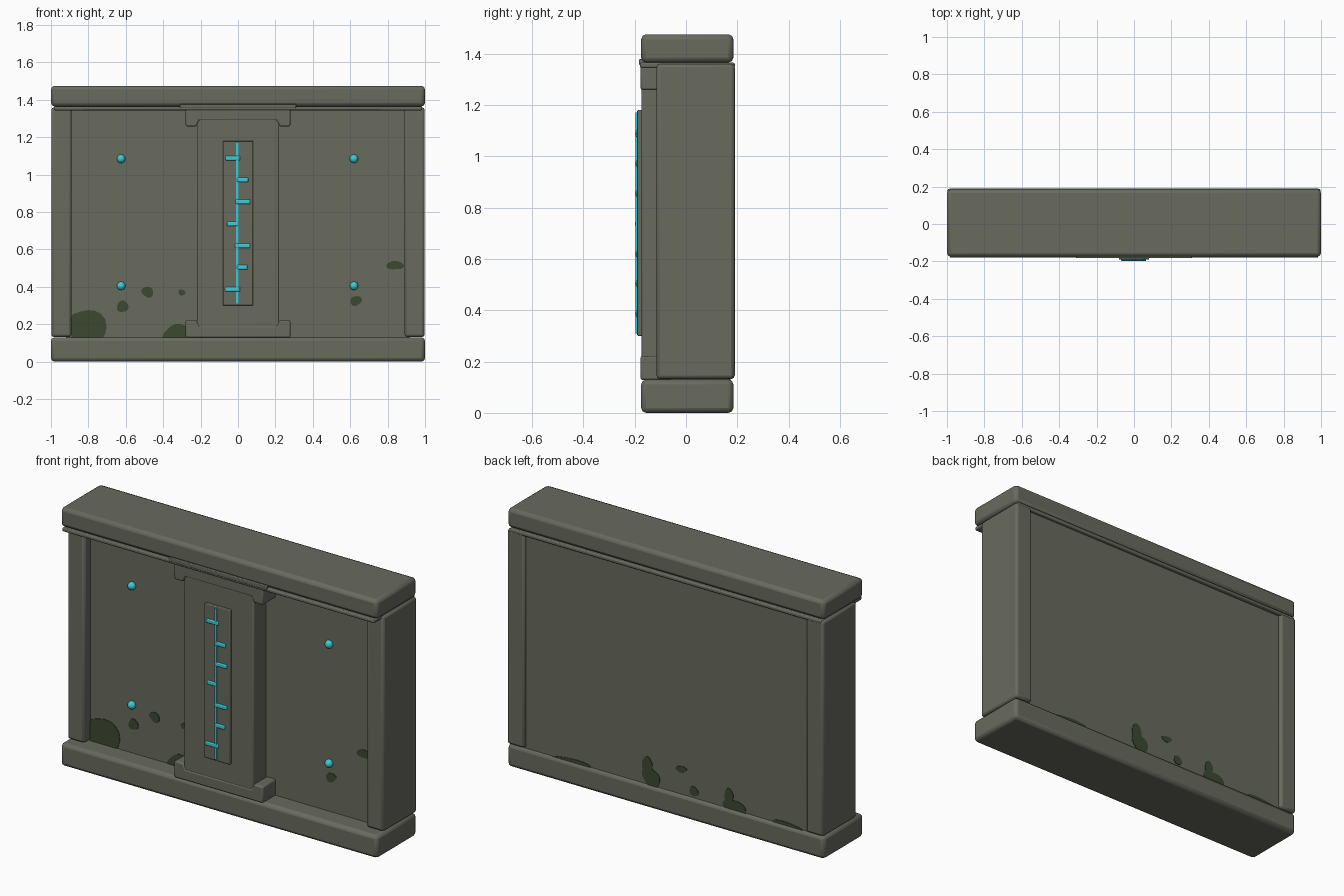
import bpy, bmesh, math

if "Cube" in bpy.data.objects:
    bpy.data.objects.remove(bpy.data.objects["Cube"])


def material(name, color):
    m = bpy.data.materials.new(name)
    m.diffuse_color = (*color, 1)
    m.use_nodes = True
    m.node_tree.nodes["Principled BSDF"].inputs["Base Color"].default_value = m.diffuse_color
    return m


STONE = material("grey_green_stone", (0.138, 0.145, 0.113))
GLOW = material("cyan_glow", (0.045, 0.60, 0.66))
MOSS = material("dark_moss", (0.046, 0.066, 0.031))


def finish(bm, name, mat, bevel=0.0, segments=2):
    bmesh.ops.recalc_face_normals(bm, faces=bm.faces[:])
    mesh = bpy.data.meshes.new(name)
    bm.to_mesh(mesh)
    bm.free()
    mesh.materials.append(mat)
    ob = bpy.data.objects.new(name, mesh)
    bpy.context.collection.objects.link(ob)
    if bevel:
        mod = ob.modifiers.new("soft_edges", "BEVEL")
        mod.width = bevel
        mod.segments = segments
    bpy.ops.object.select_all(action="DESELECT")
    ob.select_set(True)
    bpy.context.view_layer.objects.active = ob
    bpy.ops.object.shade_smooth_by_angle(angle=math.radians(40))
    return ob


def prism(name, outline, y0, y1, mat, bevel=0.0, segments=2):
    """Extrude an (x, z) outline from y0 to y1."""
    bm = bmesh.new()
    front = bm.faces.new([bm.verts.new((x, y0, z)) for x, z in outline])
    side = bmesh.ops.extrude_face_region(bm, geom=[front])["geom"]
    for v in side:
        if isinstance(v, bmesh.types.BMVert):
            v.co.y = y1
    return finish(bm, name, mat, bevel, segments)


def box(name, x0, x1, y0, y1, z0, z1, mat=STONE, bevel=0.0, segments=2):
    return prism(name, [(x0, z0), (x1, z0), (x1, z1), (x0, z1)],
                 y0, y1, mat, bevel, segments)


WALL_FRONT, WALL_BACK = -0.06, 0.17

# Main slabs
box("base", -1, 1, -0.175, 0.185, 0.0, 0.13, bevel=0.02)
box("cap", -1, 1, -0.175, 0.185, 1.365, 1.475, bevel=0.02)
box("top_trim", -0.985, 0.985, -0.18, 0.19, 1.344, 1.365, bevel=0.006)
box("wall_panel", -0.92, 0.92, WALL_FRONT, WALL_BACK, 0.10, 1.36)

# End pillars
for side, sign in (("left", -1), ("right", 1)):
    xs = sorted((sign * 0.89, sign * 0.998))
    box(side + "_pillar", *xs, -0.115, 0.19, 0.132, 1.36, bevel=0.014)

# Central pilaster with a bracket at each end
box("pilaster", -0.22, 0.22, -0.173, -0.03, 0.13, 1.35, bevel=0.006)
for name, outer, inner, tip in (("upper_bracket", 1.35, 1.29, 1.258),
                                ("lower_bracket", 0.128, 0.19, 0.222)):
    half = [(0.28, outer), (0.28, tip), (0.222, tip), (0.208, inner)]
    outline = half + [(-x, z) for x, z in reversed(half)]
    prism(name, outline, -0.177, -0.04, STONE, bevel=0.008)
box("lintel_plate", -0.31, 0.31, -0.183, -0.15, 1.355, 1.378, bevel=0.004)

# Gauge plate with its glowing line and ticks
box("gauge_plate", -0.08, 0.08, -0.19, -0.165, 0.30, 1.18, bevel=0.004)
box("gauge_line", -0.011, 0.002, -0.196, -0.188, 0.31, 1.17, GLOW)
ticks = [(-0.067, 0.012, 1.088), (-0.006, 0.055, 0.972), (-0.013, 0.065, 0.855),
         (-0.06, 0.002, 0.737), (-0.016, 0.065, 0.62), (-0.006, 0.052, 0.505),
         (-0.069, 0.012, 0.387)]
for i, (x0, x1, z) in enumerate(ticks):
    box(f"gauge_tick_{i + 1}", x0, x1, -0.198, -0.187, z - 0.012, z + 0.012,
        GLOW, bevel=0.005)

# Glowing studs on the wall
for x in (-0.625, 0.62):
    for z in (0.405, 1.085):
        bm = bmesh.new()
        bmesh.ops.create_uvsphere(bm, u_segments=16, v_segments=10, radius=0.023)
        bmesh.ops.translate(bm, verts=bm.verts[:], vec=(x, WALL_FRONT - 0.004, z))
        finish(bm, "wall_stud", GLOW)


# Moss patches: thin wobbly plates kept inside the wall panel
def moss(name, cx, cz, rx, rz, y, seed):
    outline = []
    for i in range(24):
        a = math.tau * i / 24
        r = 1 + 0.10 * math.sin(2 * a + seed) + 0.07 * math.sin(3 * a + 2 * seed)
        x = max(-0.889, min(0.889, cx + rx * r * math.cos(a)))
        outline.append((x, cz + rz * r * math.sin(a)))
    prism(name, outline, y - 0.002, y + 0.002, MOSS)


front_moss = [(-0.83, 0.15, 0.12, 0.13), (-0.617, 0.295, 0.028, 0.034),
              (-0.483, 0.372, 0.03, 0.03), (-0.30, 0.37, 0.02, 0.015),
              (-0.33, 0.14, 0.075, 0.055), (0.63, 0.325, 0.03, 0.027),
              (0.84, 0.515, 0.043, 0.025)]
back_moss = [(0.10, 0.17, 0.055, 0.055), (0.125, 0.24, 0.03, 0.05),
             (-0.09, 0.27, 0.035, 0.018), (-0.17, 0.165, 0.03, 0.025),
             (-0.43, 0.14, 0.07, 0.045), (-0.39, 0.20, 0.025, 0.045),
             (0.60, 0.125, 0.13, 0.02), (-0.76, 0.125, 0.10, 0.02)]
for i, patch in enumerate(front_moss):
    moss("front_moss", *patch, WALL_FRONT - 0.001, i * 1.3)
for i, patch in enumerate(back_moss):
    moss("back_moss", *patch, WALL_BACK + 0.001, i * 1.7)
